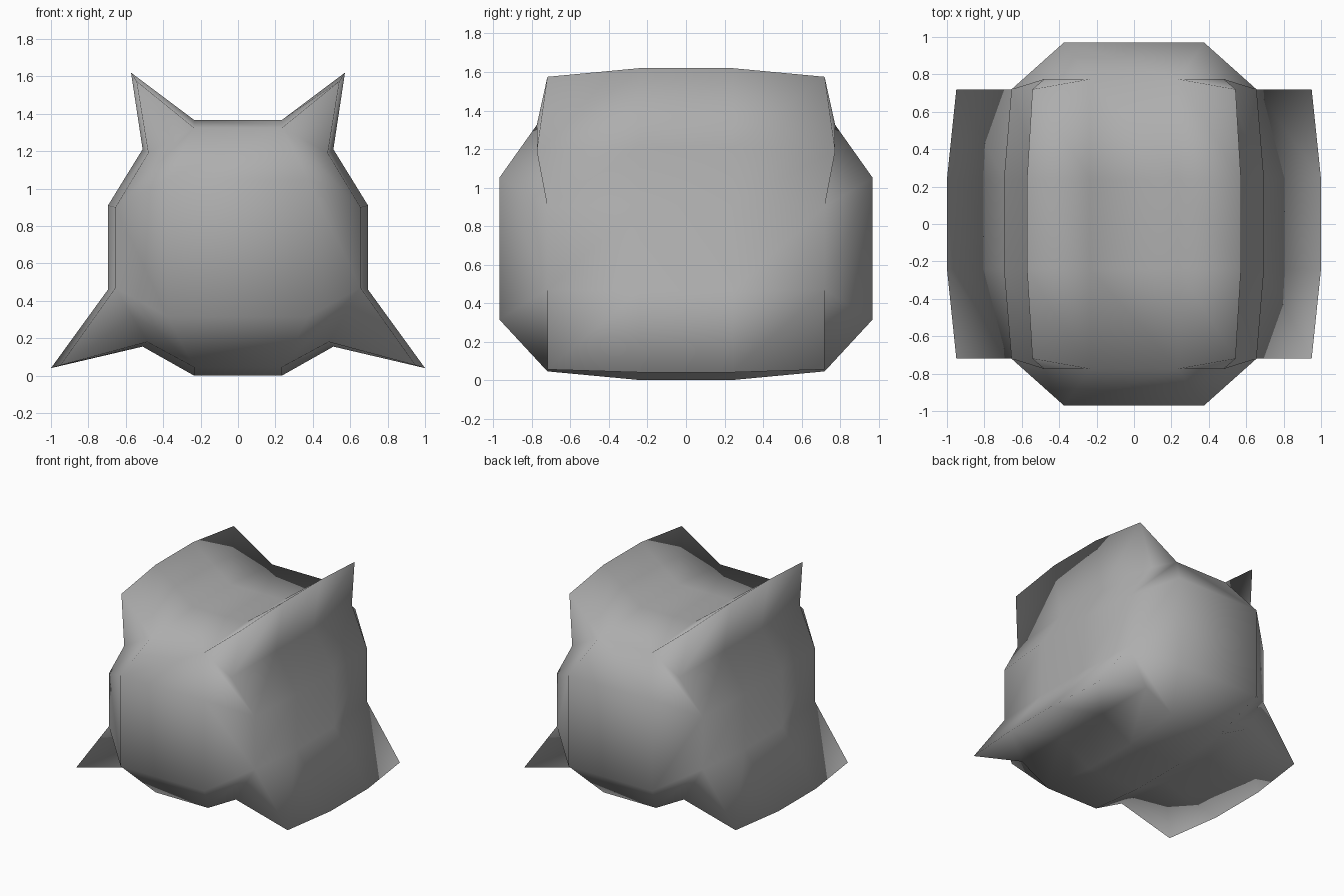
import bpy, bmesh

if "Cube" in bpy.data.objects:
    bpy.data.objects.remove(bpy.data.objects["Cube"])

# Right half of the body outline (x, z), bottom to top, at the middle and at the ends
MID = [(.235, 0), (.51, .155), (1.0, .04), (.695, .46),
       (.695, .91), (.51, 1.21), (.572, 1.62), (.235, 1.367)]
END = [(.235, .045), (.485, .18), (.95, .055), (.655, .47),
       (.655, .90), (.48, 1.19), (.543, 1.575), (.235, 1.325)]
END_Y = [.72, .72, .72, .72, .72, .775, .72, .775]


def ring(bm, half, ys, side):
    """Closed 16-point outline: right half up, left half down."""
    right = [bm.verts.new((x, side * y, z)) for (x, z), y in zip(half, ys)]
    left = [bm.verts.new((-x, side * y, z)) for (x, z), y in zip(half, ys)]
    return right + left[::-1]


bm = bmesh.new()
rings = [ring(bm, END, END_Y, -1), ring(bm, MID, [.24] * 8, -1),
         ring(bm, MID, [.24] * 8, 1), ring(bm, END, END_Y, 1)]

# Body skin including the ridge-like ears and feet
for a, b in zip(rings, rings[1:]):
    for i in range(16):
        j = (i + 1) % 16
        bm.faces.new((a[i], a[j], b[j], b[i]))

# Bulging front and back caps
for r, side in ((rings[0], -1), (rings[3], 1)):
    br, tr, tl, bl = [bm.verts.new((x, side * .97, z)) for x, z in
                      ((.375, .315), (.375, 1.05), (-.375, 1.05), (-.375, .315))]
    bm.faces.new((br, tr, tl, bl))
    for quad in ((r[0], br, bl, r[15]), (r[3], r[4], tr, br),
                 (r[7], r[8], tl, tr), (r[11], r[12], bl, tl),
                 (r[0], r[1], r[3], br), (r[4], r[5], r[7], tr),
                 (r[8], r[10], r[11], tl), (r[12], r[14], r[15], bl)):
        bm.faces.new(quad)
    # End triangles of ears and feet
    for i in (1, 5, 8, 12):
        bm.faces.new(r[i:i + 3])

bmesh.ops.recalc_face_normals(bm, faces=bm.faces)
for f in bm.faces:
    f.smooth = True
mesh = bpy.data.meshes.new("eared_body")
bm.to_mesh(mesh)
bm.free()
body = bpy.data.objects.new("eared_body", mesh)
bpy.context.collection.objects.link(body)

# Dark grey finish
grey = bpy.data.materials.new("dark_grey")
grey.diffuse_color = (.42, .42, .42, 1)
grey.use_nodes = True
grey.node_tree.nodes["Principled BSDF"].inputs["Base Color"].default_value = grey.diffuse_color
mesh.materials.append(grey)
